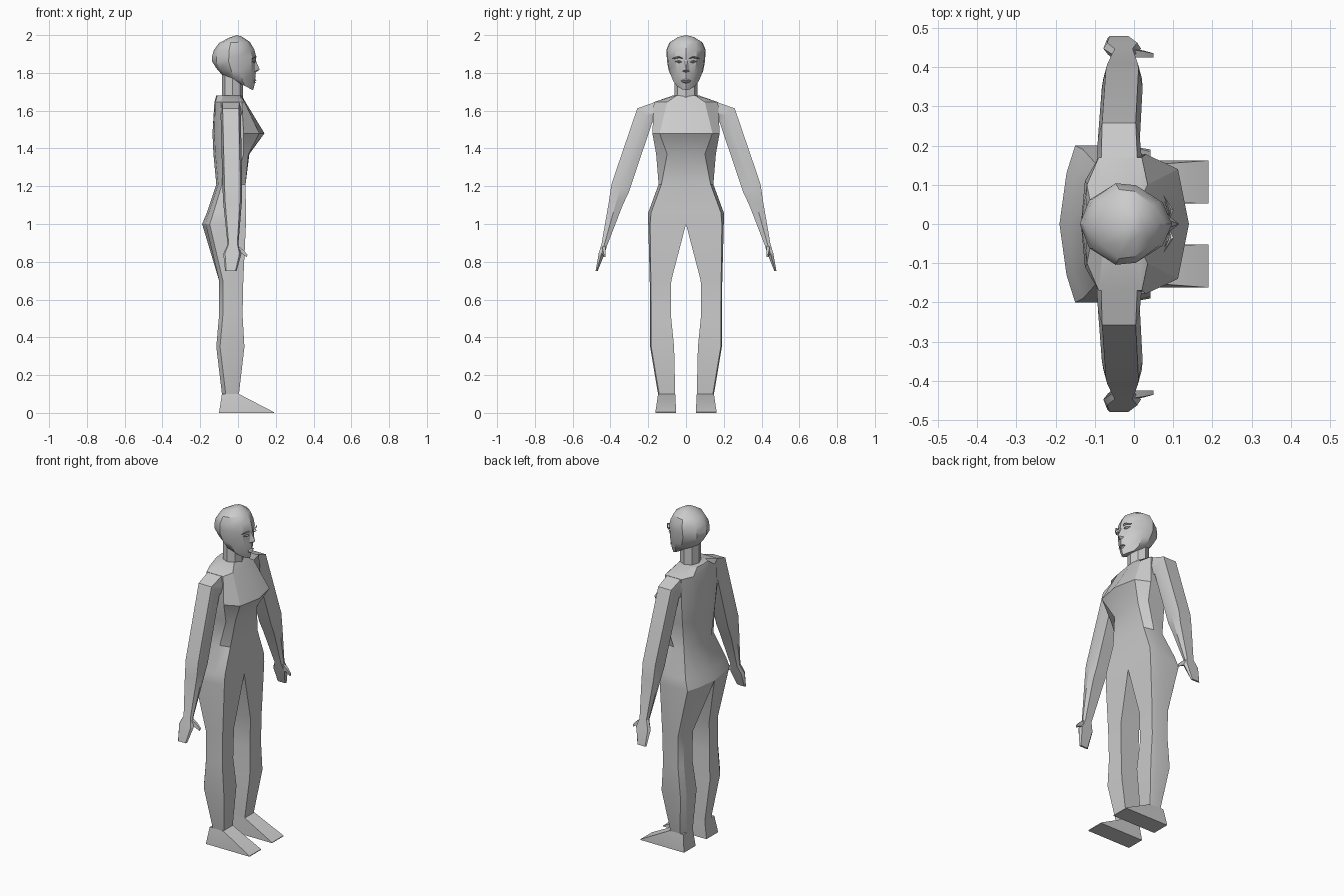
import bpy, bmesh, math
from mathutils import Matrix, Vector

grey = bpy.data.materials.new("plain grey")
grey.diffuse_color = (0.6, 0.6, 0.6, 1)


def finish(name, bm, mirror, angle=28):
    """Optionally reflect across the body's centre plane, then make the object."""
    if mirror:
        bmesh.ops.mirror(bm, geom=bm.verts[:] + bm.edges[:] + bm.faces[:],
                         matrix=Matrix(), merge_dist=0.001, axis='Y')
    bmesh.ops.remove_doubles(bm, verts=bm.verts[:], dist=0.0005)
    bmesh.ops.recalc_face_normals(bm, faces=bm.faces[:])
    mesh = bpy.data.meshes.new(name)
    bm.to_mesh(mesh)
    bm.free()
    mesh.materials.append(grey)
    ob = bpy.data.objects.new(name, mesh)
    bpy.context.collection.objects.link(ob)
    bpy.ops.object.select_all(action='DESELECT')
    ob.select_set(True)
    bpy.context.view_layer.objects.active = ob
    bpy.ops.object.shade_smooth_by_angle(angle=math.radians(angle))


def bridge(bm, rings, closed=True):
    for a, b in zip(rings, rings[1:]):
        n = len(a)
        for i in range(n if closed else n - 1):
            j = (i + 1) % n
            bm.faces.new((a[i], a[j], b[j], b[i]))


def loft(name, rings, mirror=False, angle=28):
    bm = bmesh.new()
    vs = [[bm.verts.new(p) for p in r] for r in rings]
    bridge(bm, vs)
    bm.faces.new(vs[0])
    bm.faces.new(vs[-1])
    finish(name, bm, mirror, angle)


# Torso half-rings: height, then points from front centre round to back centre
torso = [
    (1.68, [(.02, 0), (.01, .05), (-.03, .07), (-.08, .07), (-.11, .05), (-.115, 0)]),
    (1.645, [(.04, 0), (.035, .10), (.02, .17), (-.09, .17), (-.12, .10), (-.125, 0)]),
    (1.48, [(.14, 0), (.112, .14), (.03, .178), (-.09, .17), (-.125, .11), (-.135, 0)]),
    (1.37, [(.06, 0), (.055, .10), (.03, .158), (-.085, .155), (-.12, .10), (-.13, 0)]),
    (1.21, [(.04, 0), (.04, .13), (-.02, .145), (-.085, .14), (-.105, .09), (-.115, 0)]),
    (1.06, [(.042, 0), (.042, .185), (-.02, .2), (-.13, .19), (-.155, .12), (-.165, 0)]),
    (1.0, [(.042, 0), (.042, .19), (-.02, .2), (-.15, .2), (-.172, .13), (-.19, 0)]),
]
# Leg levels: height, front x, back x, inner y, outer y
legs = [(.70, .028, -.10, .078, .192), (.52, .024, -.10, .08, .19),
        (.35, .034, -.115, .063, .19), (.10, .005, -.085, .057, .148)]

# Body: open torso half, flowing into a closed leg, reflected
bm = bmesh.new()
upper = [[bm.verts.new((x, y, z)) for x, y in pts] for z, pts in torso]
bridge(bm, upper, closed=False)
bm.faces.new(upper[0])
lower = [upper[-1]]
for z, xf, xb, yi, yo in legs:
    pts = [(xf, yi), (xf, yo - .006), (xf * .3 - .01, yo), (xb + .02, yo),
           (xb, yo - .03), (xb, yi)]
    lower.append([bm.verts.new((x, y, z)) for x, y in pts])
bridge(bm, lower)
bm.faces.new(lower[-1])
finish("torso_and_legs", bm, True)

# Feet: sloping wedges
loft("feet", [
    [(.005, .057, .10), (.005, .148, .10), (-.085, .148, .10), (-.085, .057, .10)],
    [(.19, .052, .004), (.19, .162, .004), (-.10, .162, .004), (-.10, .052, .004)],
    [(.19, .052, 0), (.19, .162, 0), (-.10, .162, 0), (-.10, .052, 0)]], True)

# Arms and hands: inner y,z / outer y,z / back x, front x
arm = [(.165, 1.53, .165, 1.645, -.095, .02),
       (.178, 1.54, .258, 1.612, -.092, .015),
       (.302, 1.17, .395, 1.21, -.082, .022),
       (.335, 1.10, .408, 1.12, -.078, .02),
       (.418, .885, .447, .895, -.055, .002),
       (.432, .84, .462, .845, -.078, .018),
       (.468, .75, .479, .75, -.068, -.008)]
rings = []
for yi, zi, yo, zo, xb, xf in arm:
    ym, zm, w = (yi + yo) / 2, (zi + zo) / 2, xf - xb
    rings.append([(xf - w * .12, yi, zi), (xf, ym, zm), (xf - w * .1, yo, zo),
                  (xb + w * .1, yo, zo), (xb, ym, zm), (xb + w * .12, yi, zi)])
loft("arms_and_hands", rings, True)

# Thumbs
loft("thumbs", [
    [(-.01, .425, .89), (-.01, .445, .89), (-.01, .45, .85), (-.01, .43, .85)],
    [(.025, .425, .865), (.025, .44, .865), (.025, .442, .84), (.025, .428, .84)],
    [(.05, .425, .838), (.05, .435, .838), (.047, .436, .825), (.047, .426, .825)]], True)

# Neck
loft("neck", [[(-.03 + .056 * math.cos(math.radians(a)), .062 * math.sin(math.radians(a)), z)
               for a in range(0, 360, 45)] for z in (1.655, 1.80)])

# Head: front x,z / back x,z / half width at front and at side
levels = [(.080, 1.708, -.03, 1.765, .022, .05),
          (.088, 1.738, -.085, 1.79, .034, .072),
          (.094, 1.795, -.115, 1.825, .045, .092),
          (.093, 1.858, -.137, 1.86, .055, .10),
          (.097, 1.885, -.138, 1.885, .055, .102),
          (.086, 1.925, -.128, 1.92, .055, .104),
          (.062, 1.965, -.10, 1.958, .05, .088),
          (.02, 1.992, -.05, 1.985, .03, .045)]
rings = []
for xf, zf, xb, zb, wf, ws in levels:
    half = [(0, 0), (.10, wf), (.38, ws * .95), (.62, ws), (.90, ws * .6), (1, 0)]
    pts = [(t, w) for t, w in half] + [(t, -w) for t, w in half[-2:0:-1]]
    rings.append([(xf + (xb - xf) * t, w, zf + (zb - zf) * t) for t, w in pts])
bm = bmesh.new()
vs = [[bm.verts.new(p) for p in r] for r in rings]
bridge(bm, vs)
bm.faces.new(vs[0])
crown = bm.verts.new((-.005, 0, 2.0))
for i in range(len(vs[-1])):
    bm.faces.new((vs[-1][i], vs[-1][(i + 1) % len(vs[-1])], crown))
finish("head", bm, False, 32)


def wedge(name, outline, ridge, mirror=False):
    """Small relief on the face: an outline raised to one ridge point."""
    bm = bmesh.new()
    rim = [bm.verts.new(p) for p in outline]
    tip = bm.verts.new(ridge)
    for i in range(len(rim)):
        bm.faces.new((rim[i], rim[(i + 1) % len(rim)], tip))
    bm.faces.new(rim)
    finish(name, bm, mirror, 20)


# Facial relief
wedge("nose", [(.092, -.008, 1.872), (.092, .008, 1.872), (.09, .02, 1.81),
               (.09, 0, 1.80), (.09, -.02, 1.81)], (.115, 0, 1.817))
wedge("brows", [(.092, .016, 1.877), (.093, .04, 1.889), (.075, .074, 1.878),
                (.075, .072, 1.872), (.088, .04, 1.878)], (.101, .035, 1.885), True)
wedge("eyes", [(.09, .02, 1.858), (.088, .038, 1.867), (.076, .06, 1.861),
               (.085, .038, 1.852)], (.097, .038, 1.861), True)
wedge("upper_lip", [(.085, -.03, 1.757), (.088, 0, 1.77), (.085, .03, 1.757),
                    (.087, 0, 1.756)], (.1, 0, 1.76))
wedge("lower_lip", [(.085, -.025, 1.754), (.087, 0, 1.754), (.085, .025, 1.754),
                    (.085, 0, 1.742)], (.097, 0, 1.75))
